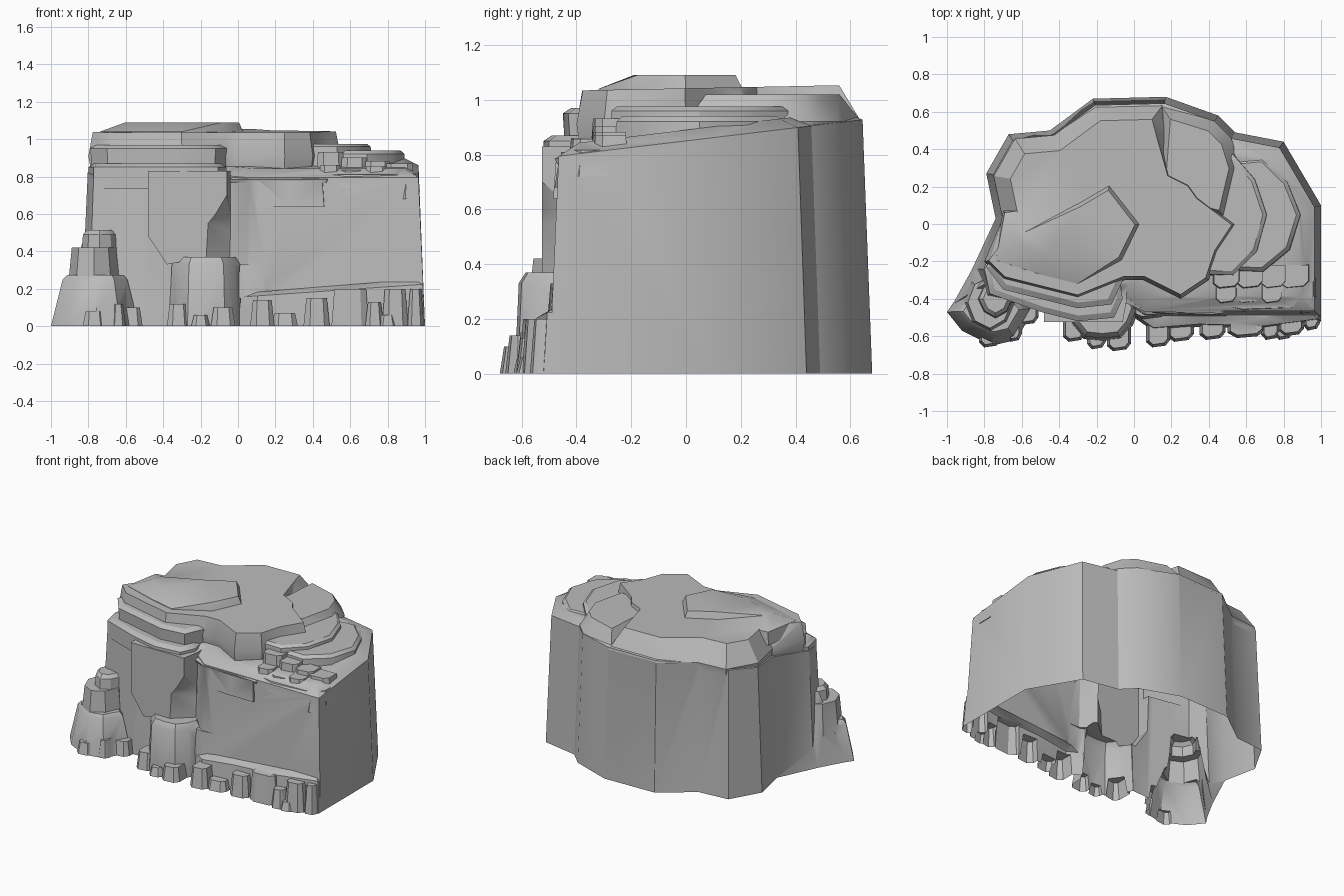
import bpy
import bmesh
import random
from math import cos, sin, tau
from mathutils import Vector

rng = random.Random(4)

cube = bpy.data.objects.get("Cube")
if cube:
    bpy.data.objects.remove(cube, do_unlink=True)

stone = bpy.data.materials.new("grey_stone")
stone.use_nodes = True
GREY = (.5, .5, .5, 1)
stone.diffuse_color = GREY
stone.node_tree.nodes["Principled BSDF"].inputs["Base Color"].default_value = GREY

parts = []


def add_part(name, rings):
    """Closed solid skinned over rings that share a point count."""
    bm = bmesh.new()
    loops = [[bm.verts.new(point) for point in ring] for ring in rings]
    count = len(loops[0])
    for lower, upper in zip(loops, loops[1:]):
        for i in range(count):
            j = (i + 1) % count
            bm.faces.new((lower[i], lower[j], upper[j], upper[i]))
    bm.faces.new(loops[0][::-1])
    bm.faces.new(loops[-1])
    bmesh.ops.triangulate(bm, faces=bm.faces[:])
    bmesh.ops.recalc_face_normals(bm, faces=bm.faces[:])
    mesh = bpy.data.meshes.new(name)
    bm.to_mesh(mesh)
    bm.free()
    mesh.materials.append(stone)
    obj = bpy.data.objects.new(name, mesh)
    bpy.context.collection.objects.link(obj)
    parts.append(obj)
    return obj


def inset_outline(outline, amount):
    """Move each corner inwards; amount may be a rule of x and y."""
    moved = []
    for i, corner in enumerate(outline):
        before, here = Vector(outline[i - 1]), Vector(corner)
        after = Vector(outline[(i + 1) % len(outline)])
        arrive, leave = (here - before).normalized(), (after - here).normalized()
        side = Vector((arrive.y, -arrive.x))
        mitre = (side + Vector((leave.y, -leave.x))).normalized()
        distance = amount(*corner) if callable(amount) else amount
        moved.append(here - mitre * distance / max(.6, mitre.dot(side)))
    return moved


def rock(name, outline, *levels):
    """Stack an outline through levels of (z, inset, x slope, y slope)."""
    area = sum(Vector(outline[i - 1]).cross(Vector(p)) for i, p in enumerate(outline))
    if area < 0:
        outline = outline[::-1]
    levels = list(levels)
    if levels[0][0] == 0:
        # run below ground; trimmed later
        levels.insert(0, (-.1 - .003 * len(parts), levels[0][1]))
    rings = []
    for z, inset, *slope in levels:
        slope_x, slope_y = slope or (0, 0)
        rings.append([(p.x, p.y, z + slope_x * p.x + slope_y * p.y)
                      for p in inset_outline(outline, inset)])
    return add_part(name, rings)


def oval(x, y, width, depth, sides):
    """Roughly chipped oval outline given by its half sizes."""
    points = []
    for i in range(sides):
        angle = tau * i / sides
        rough = rng.uniform(.92, 1) if i % 2 else 1
        points.append((x + width * rough * cos(angle), y + depth * rough * sin(angle)))
    return points


def block(name, x, y, width, depth, top, base=0):
    """Chipped six-sided block, tapering upwards."""
    left, right = x - width / 2, x + width / 2
    front, back = y - depth / 2, y + depth / 2
    outline = [(left, back), (left, y - depth * .3), (x - width * .25, front),
               (x + width * .3, front + .01), (right, y - depth * .2), (right, back)]
    return rock(name, outline, (base, 0), (top, .015))


# Main mass: the back rim is shared with the plateau
back_rim = [(.17, .68), (-.22, .67), (-.45, .5), (-.67, .48), (-.79, .27), (-.74, .03)]
east_side = [(1, -.5), (1, .1), (.8, .44), (.54, .49), (.45, .58)]
west_front = [(-.84, -.24), (-.8, -.4), (-.5, -.46), (-.05, -.43), (.05, -.5)]
body = rock("cliff", east_side + back_rim + west_front,
            (0, 0), (.85, .035, 0, .12), (.89, .11, 0, .12))

# Plateau with a rounded back shoulder, and the lower shelf behind it
plateau_front = [(-.8, -.2), (-.7, -.3), (-.5, -.35), (-.3, -.4), (-.05, -.3), (.05, -.3),
                 (.25, -.4), (.4, -.3), (.45, -.15), (.55, 0)]
notch = [(.35, .15), (.3, .22), (.2, .27), (.2, .5)]


def shoulder(x, y):
    return .085 if y > .35 or (x < -.6 and y > 0) else .02


rock("plateau", notch + [(x * .95, y * .95) for x, y in back_rim] + plateau_front,
     (.7, .03), (.91, 0), (1.042, shoulder, 0, .02))
rock("back_shelf", [(.1, .1), (.5, 0), (.57, .3), (.52, .46), (.43, .55), (.14, .64)],
     (.7, .04), (.92, 0), (1.02, .06))
rock("summit_cap", [(-.7, .07), (-.3, .12), (-.13, .22), (.04, 0), (-.06, -.2),
                    (-.3, -.33), (-.5, -.28), (-.75, -.2)],
     (.95, 0), (1.04, .01), (1.09, lambda x, y: .03 if x > -.4 and y > -.25 else .13))

# Shelves on the front left
rock("upper_left_shelf", [(-.7, -.05), (-.79, -.23), (-.7, -.35), (-.5, -.4), (-.3, -.45),
                          (-.12, -.43), (-.06, -.3), (-.1, -.1)],
     (.8, .01), (.95, 0), (.97, .03))
rock("lower_left_shelf", [(-.68, 0), (-.81, -.24), (-.78, -.38), (-.5, -.48), (-.3, -.53),
                          (-.1, -.51), (-.05, -.4), (-.1, -.1)],
     (.735, .01), (.85, .01), (.87, .04))

# Overhanging front column, cut away at its lower right
column = [(-.48, .83), (-.48, .48), (-.38, .33), (-.17, .37), (-.16, .55),
          (-.12, .6), (-.06, .7), (-.06, .83)]
column_side = [(x if x < -.3 else -.04, z) for x, z in column]
add_part("front_column", [[(x, y, z) for x, z in shape] for shape, y in (
    (column, -.525), (column_side, -.41), (column_side, -.25))])

# Buttress at the foot of the column
rock("front_buttress", oval(-.17, -.45, .2, .19, 12), (0, 0), (.33, .015), (.37, .04))

# Low ledge along the front right
rock("front_ledge", [(0, -.3), (0, -.5), (.1, -.57), (.35, -.55), (.7, -.56),
                     (.85, -.54), (1, -.52), (1, -.1)],
     (0, 0), (.155, .015, .07, 0), (.175, .06, .08, 0))
block("ledge_step", .09, -.46, .19, .1, .33, .15)

# Uneven stones along the ground: x, y, width, height
for x, y, width, height in [
        (-.57, -.47, .12, .1), (-.32, -.56, .12, .12), (-.2, -.6, .1, .06),
        (-.08, -.61, .13, .1), (.13, -.59, .13, .14), (.25, -.56, .14, .07),
        (.42, -.55, .14, .15), (.6, -.54, .2, .2), (.73, -.55, .1, .13),
        (.84, -.53, .14, .2), (.8, -.55, .1, .06), (.95, -.5, .09, .2),
        (-.77, -.59, .12, .08), (-.64, -.56, .08, .12)]:
    block("ground_stone", x, y, width, .14, height)

# Stepped tower and flare at the front left
tower = [(-1, -.47), (-.92, -.57), (-.76, -.65), (-.63, -.62), (-.53, -.45),
         (-.7, -.25), (-.87, -.28)]
rock("tower_base", tower, (0, 0), (.25, .05), (.275, .07))
rock("tower_middle", oval(-.77, -.42, .14, .16, 8), (.2, 0), (.42, .02))
rock("tower_top", oval(-.74, -.4, .1, .11, 8), (.35, 0), (.49, .01), (.515, .03))
rock("left_flare", [(-.97, -.43), (-.87, -.25), (-.73, .05), (-.6, 0), (-.6, -.4)],
     (0, 0), (.5, .11))

# Terraces stepping down to the right
rock("terrace_high", oval(.45, .05, .27, .35, 10), (.75, 0), (.96, .01), (.975, .03))
rock("terrace_low", oval(.6, .05, .3, .33, 10), (.75, 0), (.92, .01), (.94, .03))

# Broken ledge over the front right wall
rock("wall_lip", [(-.05, -.2), (-.05, -.42), (.06, -.47), (.3, -.47), (.48, -.48), (.5, -.2)],
     (.765, .01), (.785, 0), (.81, .05))
rock("wall_face", [(.1, -.3), (.1, -.475), (.28, -.485), (.46, -.485), (.48, -.3)],
     (.64, 0), (.78, .01))
block("right_lip", .7, -.41, .48, .12, .81, .74)
for row, top in enumerate((.86, .92)):
    for place in (.47, .6, .74, .87):
        x = place + rng.uniform(-.03, .03)
        block("ledge_stone", x, -.36 + row * .08, rng.uniform(.13, .19), .15,
              top - (x - .45) * .08 + rng.uniform(-.02, .02), .72)
block("corner_stone", .92, -.43, .1, .1, .78, .68)

# Fuse every part into one shell
for part in parts[1:]:
    union = body.modifiers.new(part.name, 'BOOLEAN')
    union.operation = 'UNION'
    union.solver = 'EXACT'
    union.object = part
bpy.context.view_layer.update()
graph = bpy.context.evaluated_depsgraph_get()
fused = bpy.data.meshes.new_from_object(body.evaluated_get(graph))
body.modifiers.clear()
body.data = fused
for part in parts[1:]:
    bpy.data.objects.remove(part, do_unlink=True)

# Trim at the ground, leaving the underside open
bm = bmesh.new()
bm.from_mesh(fused)
bmesh.ops.bisect_plane(bm, geom=bm.verts[:] + bm.edges[:] + bm.faces[:],
                       plane_co=(0, 0, 0), plane_no=(0, 0, 1), clear_inner=True)
bmesh.ops.remove_doubles(bm, verts=bm.verts[:], dist=.0002)
bm.to_mesh(fused)
bm.free()

# Smooth walls with crisp breaks
bpy.ops.object.select_all(action='DESELECT')
body.select_set(True)
bpy.context.view_layer.objects.active = body
bpy.ops.object.shade_smooth_by_angle(angle=.58)
